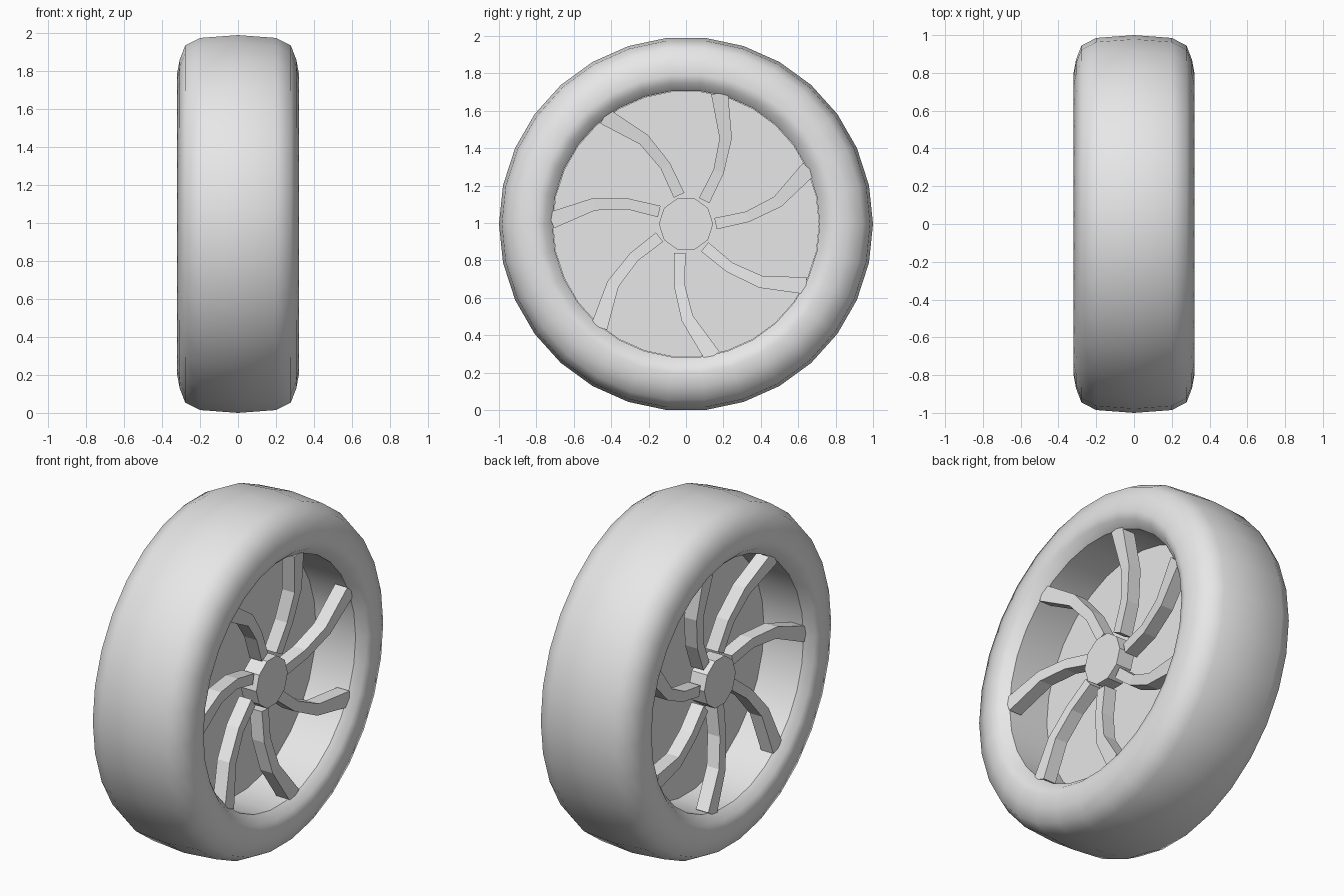
import bpy, bmesh, math

if "Cube" in bpy.data.objects:
    bpy.data.objects.remove(bpy.data.objects["Cube"])

SIDES = 30
CZ = math.cos(math.pi / SIDES)   # axle height: flat side rests on the ground
grey = bpy.data.materials.new("light_grey")
grey.diffuse_color = (0.8, 0.8, 0.8, 1)
grey.use_nodes = True
grey.node_tree.nodes["Principled BSDF"].inputs["Base Color"].default_value = grey.diffuse_color


def finish(name, bm, smooth=False):
    bmesh.ops.recalc_face_normals(bm, faces=bm.faces)
    me = bpy.data.meshes.new(name)
    bm.to_mesh(me)
    bm.free()
    me.materials.append(grey)
    for p in me.polygons:
        p.use_smooth = smooth
    ob = bpy.data.objects.new(name, me)
    ob.location.z = CZ
    bpy.context.collection.objects.link(ob)
    return ob


def ring(bm, x, r, n):
    return [bm.verts.new((x, r * math.cos(2 * math.pi * i / n), r * math.sin(2 * math.pi * i / n)))
            for i in range(n)]


def lathe(bm, profile, n):
    rings = [ring(bm, x, r, n) for x, r in profile]
    for a, b in zip(rings, rings[1:]):
        for i in range(n):
            j = (i + 1) % n
            bm.faces.new((a[i], a[j], b[j], b[i]))
    return rings


# tire: rounded half profile mirrored across the centre plane
half = [(0.20, 0.985), (0.278, 0.945), (0.307, 0.87), (0.32, 0.80), (0.305, 0.755), (0.26, 0.715)]
bm = bmesh.new()
lathe(bm, [(-x, r) for x, r in reversed(half)] + [(0, 1.0)] + half, SIDES)
finish("tire", bm, True)

# rim barrel: inner wall, facing the axle
bm = bmesh.new()
lathe(bm, [(-0.26, 0.715), (0, 0.715), (0.26, 0.715)], SIDES)
barrel = finish("rim_barrel", bm, True)
barrel.data.flip_normals()

# centre disc closing the rim
bm = bmesh.new()
rings = lathe(bm, [(-0.005, 0.713), (0.005, 0.713)], SIDES)
for r in rings:
    bm.faces.new(r)
finish("centre_disc", bm)

# spoke path: radius, sweep angle, width, front face x
PATH = [(0.158, 1, 0.062, 0.20), (0.33, 7, 0.058, 0.215),
        (0.505, 14, 0.066, 0.24), (0.722, 24.5, 0.09, 0.27)]
DEPTH = 0.08


def add_spoke(bm, turn, side):
    pts = [(r * math.cos(math.radians(a)), r * math.sin(math.radians(a))) for r, a, _, _ in PATH]
    c, s = math.cos(turn), math.sin(turn)
    prev = None
    for i, (_, _, w, x) in enumerate(PATH):
        p, q = pts[max(i - 1, 0)], pts[min(i + 1, len(pts) - 1)]
        length = math.hypot(q[0] - p[0], q[1] - p[1])
        ny, nz = -(q[1] - p[1]) / length, (q[0] - p[0]) / length
        loop = []
        for k, d in ((-1, 0), (1, 0), (1, DEPTH), (-1, DEPTH)):
            y, z = pts[i][0] + k * ny * w / 2, pts[i][1] + k * nz * w / 2
            loop.append(bm.verts.new((side * (x - d), c * y - s * z, s * y + c * z)))
        if prev:
            for j in range(4):
                bm.faces.new((prev[j], prev[(j + 1) % 4], loop[(j + 1) % 4], loop[j]))
        else:
            bm.faces.new(loop)
        prev = loop
    bm.faces.new(prev)


# spokes and hub caps on both sides
for side, label in ((1, "right"), (-1, "left")):
    bm = bmesh.new()
    for i in range(7):
        add_spoke(bm, 2 * math.pi * i / 7 - math.radians(0.3), side)
    finish("spokes_" + label, bm)

    bm = bmesh.new()
    for r in lathe(bm, [(side * 0.12, 0.145), (side * 0.22, 0.145)], 10):
        bm.faces.new(r)
    finish("hub_cap_" + label, bm)
